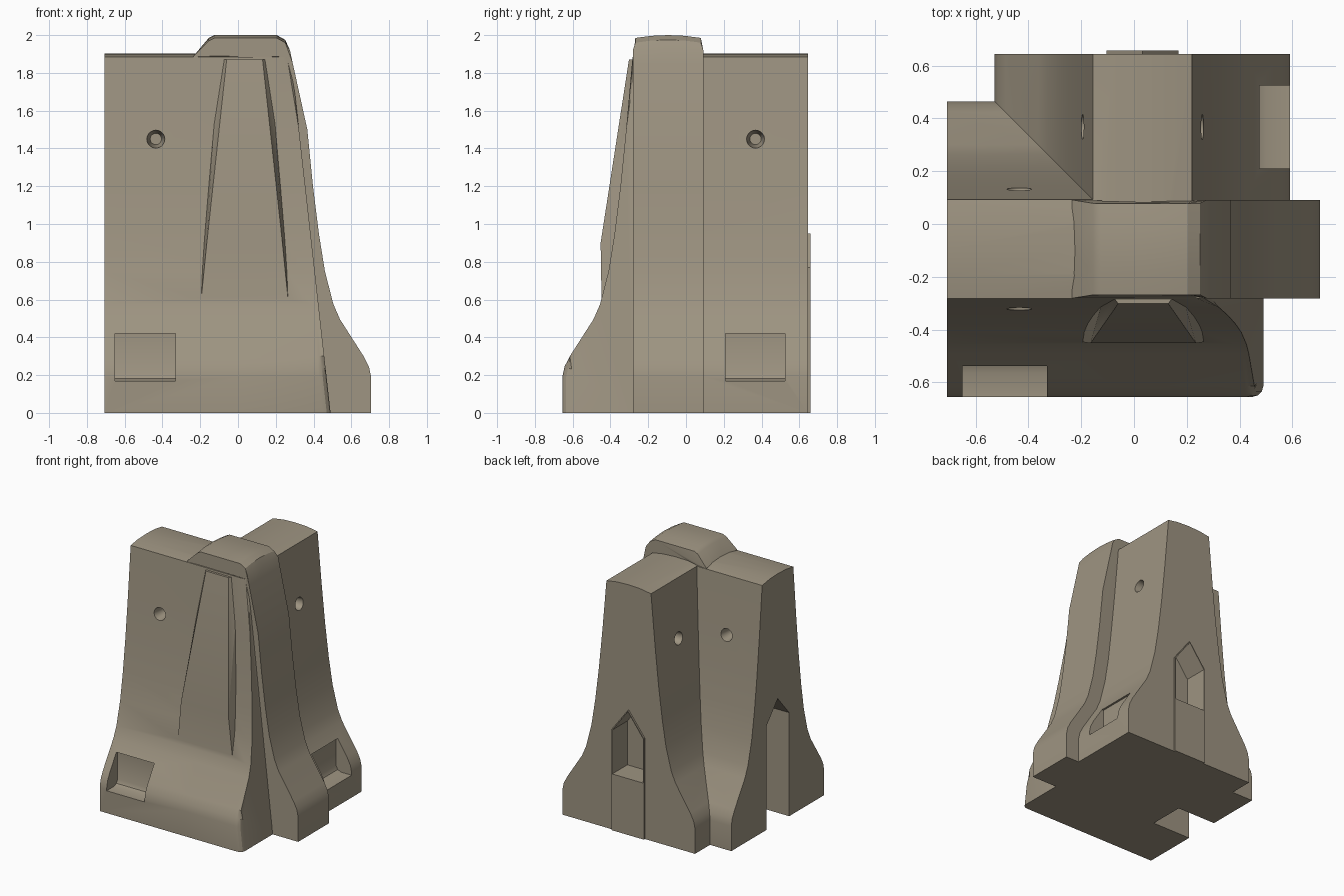
import bpy, bmesh, math
from mathutils import Matrix, Vector

if "Cube" in bpy.data.objects:
    bpy.data.objects.remove(bpy.data.objects["Cube"], do_unlink=True)

concrete = bpy.data.materials.new("warm grey concrete")
concrete.use_nodes = True
COLOUR = (0.34, 0.295, 0.22, 1)
concrete.diffuse_color = COLOUR
concrete.node_tree.nodes["Principled BSDF"].inputs["Base Color"].default_value = COLOUR

CX, CY = 0.032, -0.095      # centre lines of the two arms
X_END, Y_END = -0.708, 0.645


def to_object(name, bm):
    bmesh.ops.recalc_face_normals(bm, faces=bm.faces)
    mesh = bpy.data.meshes.new(name)
    bm.to_mesh(mesh)
    bm.free()
    mesh.materials.append(concrete)
    ob = bpy.data.objects.new(name, mesh)
    bpy.context.scene.collection.objects.link(ob)
    return ob


def prism(axis, points, stations):
    """Extrude a (side, height) outline along x or y through the stations."""
    bm = bmesh.new()
    rings = []
    for s in stations:
        rings.append([bm.verts.new((s, u, z) if axis == "x" else (u, s, z))
                      for u, z in points])
    n = len(points)
    for a, b in zip(rings, rings[1:]):
        for i in range(n):
            j = (i + 1) % n
            bm.faces.new((a[i], a[j], b[j], b[i]))
    bm.faces.new(rings[0])
    bm.faces.new(rings[-1])
    return bm


def combine(target, tool, operation):
    mod = target.modifiers.new("combine", "BOOLEAN")
    mod.operation = operation
    mod.solver = "EXACT"
    mod.object = tool
    bpy.context.view_layer.objects.active = target
    bpy.ops.object.modifier_apply(modifier=mod.name)
    bpy.data.objects.remove(tool, do_unlink=True)


def house(half, eaves, apex, floor):
    return [(-half, floor), (half, floor), (half, eaves), (0, apex), (-half, eaves)]


def shifted(points, offset):
    return [(u + offset, z) for u, z in points]


# Flared barrier cross-section: half outline, mirrored
flank = [(0.56, 0), (0.56, 0.19), (0.548, 0.245), (0.52, 0.3), (0.395, 0.495),
         (0.36, 0.575), (0.315, 0.75), (0.283, 0.95), (0.252, 1.2),
         (0.222, 1.5), (0.188, 1.885)]
crown = [(0.1, 1.899), (0, 1.903), (-0.1, 1.899)]
section = flank + crown + [(-u, z) for u, z in reversed(flank)]

# Two arms meeting at a corner
body = to_object("barrier_body", prism("x", shifted(section, CY), [X_END, 0.0]))
back_arm = to_object("back_arm", prism("y", shifted(section, CX), [CY, Y_END]))
combine(body, back_arm, "UNION")

# Front face carried round to a slanted, rounded end
front = [(CY - u, z) for u, z in flank] + [(-0.15, 1.885), (-0.15, 0)]
bm = prism("x", front, [0.0, 1.0])
for v in bm.verts:
    if v.co.x > 0.5:
        v.co.x = 0.49 - 0.21 * v.co.z / 1.885
rim = [e for e in bm.edges if all(v.co.x > 0.2 and v.co.y < -0.27 for v in e.verts)]
bmesh.ops.bevel(bm, geom=rim, offset=0.04, segments=3, profile=0.5, affect="EDGES")
combine(body, to_object("front_corner", bm), "UNION")

# Raised corner post, following the flank at a small offset
post = [(CX + 0.113 + u, z) for u, z in flank[:-1]]
post += [(0.29, 1.85), (0.275, 1.92), (0.25, 1.975), (0.205, 2.0), (-0.125, 2.0),
         (-0.155, 1.985), (-0.235, 1.89), (-0.235, 1.8), (0.0, 1.6), (0.0, 0)]
bm = prism("y", post, [CY + t * 0.1865 for t in (-1, -0.5, 0, 0.5, 1)])
for v in bm.verts:
    if v.co.z > 1.95:
        t = (v.co.y - CY) / 0.1865
        v.co.z -= 0.015 * t * t
        v.co.y = CY + (v.co.y - CY) * 0.93
combine(body, to_object("corner_post", bm), "UNION")

# Tapering raised panel on the front
bm = bmesh.new()
for left, right, y, z in ((-0.06, 0.13, -0.302, 1.87), (-0.165, 0.235, -0.452, 0.9),
                          (-0.195, 0.265, -0.447, 0.6)):
    for x, side in ((left, -1), (right, 1)):
        bm.verts.new((x, y, z))
        bm.verts.new((x + side * 0.045, -0.24, z))
bmesh.ops.convex_hull(bm, input=bm.verts)
combine(body, to_object("front_panel", bm), "UNION")

# Back end: projecting key frame with a recess above a solid foot
key = prism("y", shifted(house(0.137, 0.77, 0.95, 0), CX), [0.5, 0.658])
combine(body, to_object("key_frame", key), "UNION")
recess = prism("y", shifted(house(0.13, 0.765, 0.94, 0.43), CX), [0.475, 0.8])
combine(body, to_object("key_recess", recess), "DIFFERENCE")

# Side end: open slot reaching the ground
slot = prism("x", shifted(house(0.138, 0.79, 0.95, -0.1), CY), [-0.9, -0.38])
combine(body, to_object("key_slot", slot), "DIFFERENCE")

# Lifting pockets
pocket = [(0.7, 0.17), (0.47, 0.17), (0.442, 0.182), (0.428, 0.21), (0.428, 0.42), (0.7, 0.42)]
pockets = [prism("x", [(CY - u, z) for u, z in pocket], [-0.65, -0.33]),
           prism("y", [(CX + u, z) for u, z in pocket], [0.21, 0.525])]
for bm in pockets:
    combine(body, to_object("lifting_pocket", bm), "DIFFERENCE")

# Tapered blind holes on both flanks of each arm
for centre, direction in ((Vector((-0.435, CY, 1.45)), Vector((0, 1, 0))),
                          (Vector((CX, 0.368, 1.45)), Vector((1, 0, 0)))):
    for side in (-1, 1):
        axis = direction * side
        turn = axis.to_track_quat("Z", "Y").to_matrix().to_4x4()
        bm = bmesh.new()
        bmesh.ops.create_cone(bm, cap_ends=True, segments=20, radius1=0.03, radius2=0.054,
                              depth=0.16,
                              matrix=Matrix.Translation(centre + axis * 0.19) @ turn)
        combine(body, to_object("bolt_hole", bm), "DIFFERENCE")

# Smooth flanks, crisp edges
bpy.ops.object.select_all(action="DESELECT")
body.select_set(True)
bpy.context.view_layer.objects.active = body
bpy.ops.object.shade_smooth_by_angle(angle=math.radians(28))
